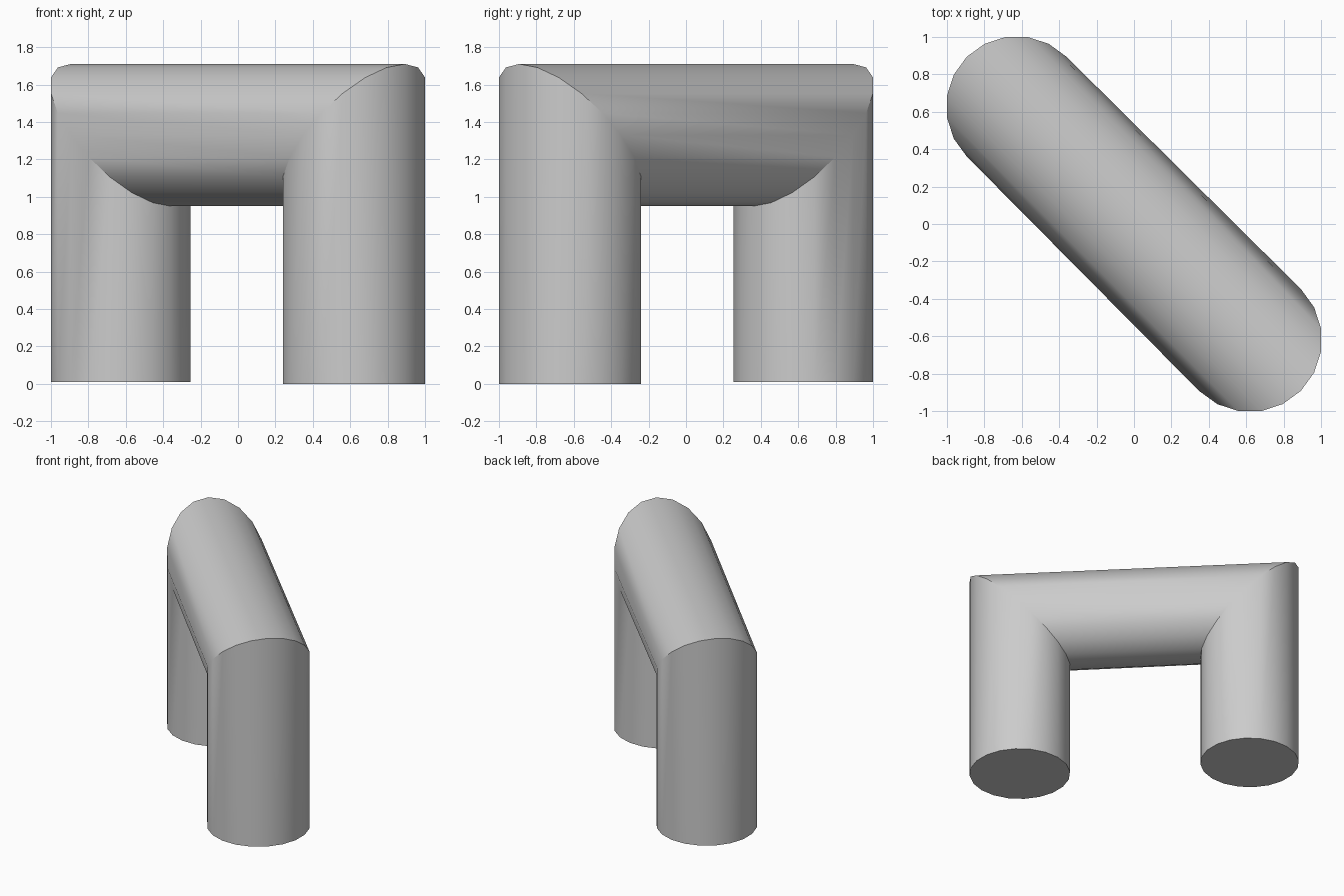
import bpy, bmesh, math
from mathutils import Vector

if "Cube" in bpy.data.objects:
    bpy.data.objects.remove(bpy.data.objects["Cube"])

SIDES = 20
U = Vector((1, -1, 0)).normalized()   # along the bridge
V = Vector((1, 1, 0)).normalized()    # across the bridge
bm = bmesh.new()


def ring(centre, side, radius, z, rise):
    """Ring round a leg axis; rise tilts it into the 45 degree mitre."""
    verts = []
    for i in range(SIDES):
        t = 2 * math.pi * i / SIDES
        a, b = math.cos(t), math.sin(t)
        p = U * side * (centre * math.sqrt(2) + radius * a) + V * radius * b
        p.z = z + rise * a
        verts.append(bm.verts.new(p))
    return verts


# Foot, mitre, mitre, foot
rings = [
    ring(0.62, 1, 0.385, 0.0, 0),
    ring(0.62, 1, 0.385, 1.33, 0.38),
    ring(0.6275, -1, 0.377, 1.33, 0.38),
    ring(0.6275, -1, 0.377, 0.01, 0),
]
for r0, r1 in zip(rings, rings[1:]):
    for i in range(SIDES):
        j = (i + 1) % SIDES
        bm.faces.new((r0[i], r0[j], r1[j], r1[i]))
# Flat feet
bm.faces.new(rings[0])
bm.faces.new(rings[-1])
bmesh.ops.recalc_face_normals(bm, faces=bm.faces)

mesh = bpy.data.meshes.new("pipe_arch")
bm.to_mesh(mesh)
bm.free()
arch = bpy.data.objects.new("pipe_arch", mesh)
bpy.context.collection.objects.link(arch)
bpy.context.view_layer.objects.active = arch
arch.select_set(True)
bpy.ops.object.shade_smooth_by_angle(angle=math.radians(30))
